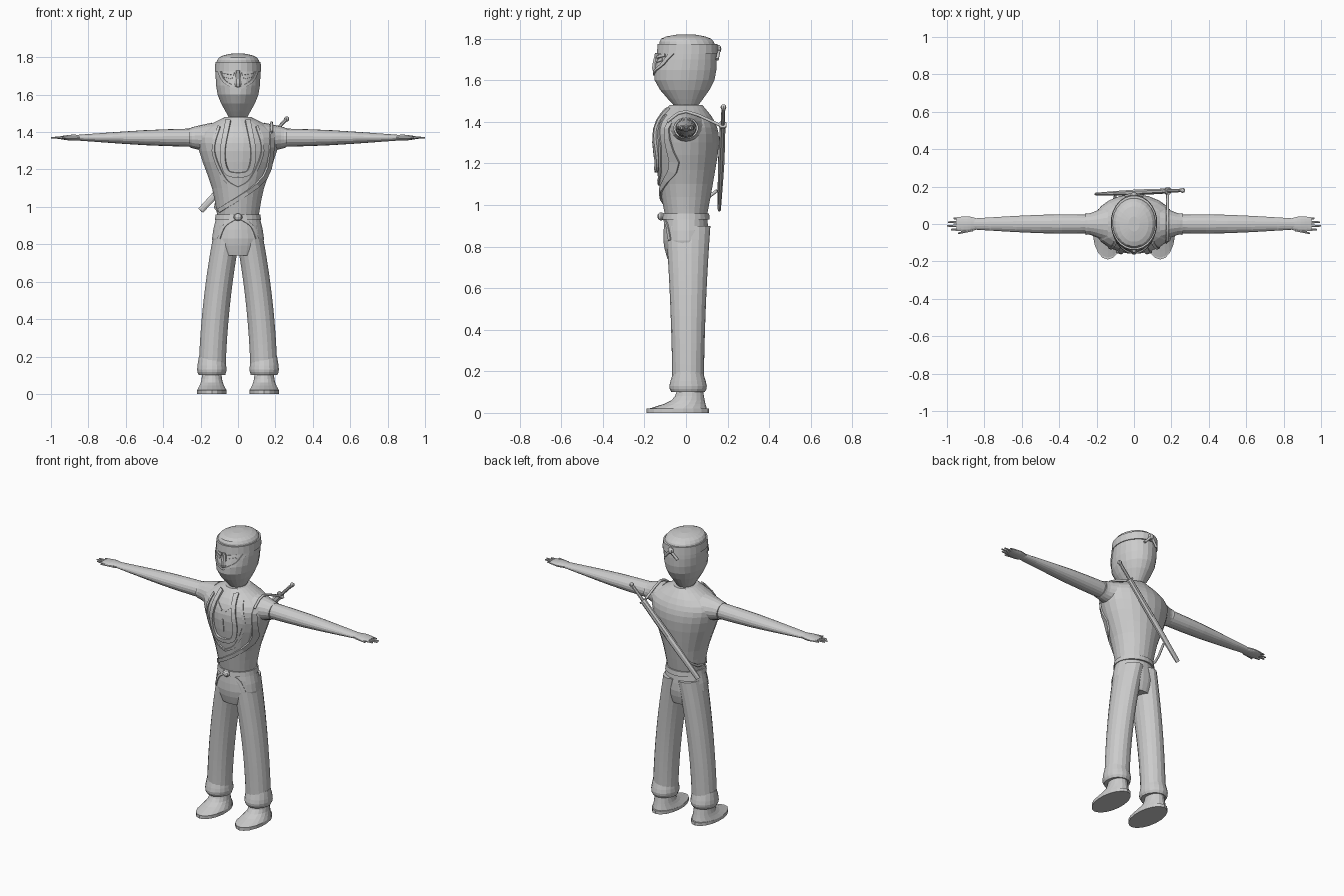
import bpy, bmesh, math
from mathutils import Vector, Matrix
from mathutils.bvhtree import BVHTree

if "Cube" in bpy.data.objects:
    bpy.data.objects.remove(bpy.data.objects["Cube"], do_unlink=True)

grey = bpy.data.materials.new("light_grey")
grey.use_nodes = True
grey.diffuse_color = (.6, .6, .6, 1)
grey.node_tree.nodes["Principled BSDF"].inputs["Base Color"].default_value = grey.diffuse_color


def smooth(keys, steps=3):
    """Pass a smooth curve through key tuples of equal length."""
    keys = [Vector(key) for key in keys]
    points = []
    for i in range(len(keys) - 1):
        start, end = keys[i], keys[i + 1]
        leave = (end - keys[max(i - 1, 0)]) / 2
        arrive = (keys[min(i + 2, len(keys) - 1)] - start) / 2
        for step in range(steps):
            u = step / steps
            rise = u * u * (3 - 2 * u)
            points.append(start.lerp(end, rise) + leave * u * (1 - u) ** 2
                          - arrive * u * u * (1 - u))
    return points + [keys[-1]]


def add(name, bm, mirror=False):
    """Turn a bmesh into a named grey object, optionally mirrored across x."""
    bmesh.ops.recalc_face_normals(bm, faces=bm.faces)
    mesh = bpy.data.meshes.new(name)
    bm.to_mesh(mesh)
    bm.free()
    mesh.materials.append(grey)
    obj = bpy.data.objects.new(name, mesh)
    bpy.context.collection.objects.link(obj)
    if mirror:
        obj.modifiers.new("mirror", 'MIRROR').use_mirror_merge = False
    return obj


def loft(name, keys, place=(0, 0, 0), aim=None, sides=18, mirror=False):
    """Skin elliptical rings (height, width, depth, shift_x, shift_y)."""
    bm = bmesh.new()
    loops = []
    full = [tuple(key) + (0,) * (5 - len(key)) for key in keys]
    for height, width, depth, shift_x, shift_y in smooth(full):
        angles = [math.tau * (i + .5) / sides for i in range(sides)]
        loops.append([bm.verts.new((shift_x + width * math.cos(a),
                                    shift_y + depth * math.sin(a), height)) for a in angles])
    for low, high in zip(loops, loops[1:]):
        for i in range(sides):
            bm.faces.new((low[i - 1], low[i], high[i], high[i - 1]))
    bm.faces.new(loops[0])
    bm.faces.new(loops[-1])
    if aim:
        bm.transform(Vector(aim).to_track_quat('Z', 'Y').to_matrix().to_4x4())
    bm.transform(Matrix.Translation(place))
    return add(name, bm, mirror)


def ball(name, place, size):
    """Small low-poly ellipsoid."""
    bm = bmesh.new()
    bmesh.ops.create_uvsphere(bm, u_segments=8, v_segments=6, radius=1,
                              matrix=Matrix.LocRotScale(Vector(place), None, Vector(size)))
    add(name, bm)


def band(name, keys, target, width=.014, lift=.007, mirror=True):
    """Raised strip laid on the front of a body part along an (x, z) path."""
    tree = BVHTree.FromPolygons([v.co for v in target.data.vertices],
                                [p.vertices[:] for p in target.data.polygons])
    path = smooth(keys, steps=5)
    bm = bmesh.new()
    rows = []
    for i, point in enumerate(path):
        along = path[min(i + 1, len(path) - 1)] - path[max(i - 1, 0)]
        across = Vector((-along.y, along.x)).normalized() * width / 2
        hits = [tree.ray_cast(Vector((q.x, -1, q.y)), Vector((0, 1, 0)))[0]
                for q in (point + across, point - across)]
        if all(hits):
            rows.append([bm.verts.new(hit) for hit in hits])
    for row, following in zip(rows, rows[1:]):
        bm.faces.new(row + following[::-1])
    obj = add(name, bm)
    thick = obj.modifiers.new("thickness", 'SOLIDIFY')
    thick.thickness = lift * 2
    thick.offset = 0
    if mirror:
        obj.modifiers.new("mirror", 'MIRROR')


def cord(name, keys, radius=.008):
    """Round cord through the points."""
    curve = bpy.data.curves.new(name, 'CURVE')
    curve.dimensions = '3D'
    curve.bevel_depth = radius
    curve.bevel_resolution = 1
    curve.use_fill_caps = True
    points = smooth(keys)
    spline = curve.splines.new('POLY')
    spline.points.add(len(points) - 1)
    for target, point in zip(spline.points, points):
        target.co = (*point, 1)
    curve.materials.append(grey)
    bpy.context.collection.objects.link(bpy.data.objects.new(name, curve))


# Torso, neck and collar
torso = loft("torso", [(.94, .11, .1), (1.1, .14, .13), (1.3, .21, .16),
                       (1.4, .21, .14), (1.48, .07, .08)], sides=24)
loft("neck", [(1.4, .06, .06), (1.5, .05, .05)])
loft("collar", [(1.45, .09, .09), (1.48, .07, .07)])

# Trousers: the legs curve outwards and narrow from front to back on the way down
hips = loft("hips", [(.74, .11, .09), (.83, .14, .11), (.97, .11, .1)], sides=24)
heights = [step / 10 for step in range(1, 10)]
loft("trouser_leg", [(h, .073, .075 + h * h / 25, .14 - h * h / 9, .01) for h in heights], mirror=True)
loft("trouser_cuff", [(.1, .07, .08), (.13, .08, .09), (.2, .07, .07)], place=(.14, .01, 0), mirror=True)

# Shoes
loft("shoe_sole", [(0, .08, .15), (.02, .08, .15)], place=(.14, -.04, 0), mirror=True)
loft("shoe_upper", [(.02, .08, .14, 0, -.04), (.06, .06, .08, 0, .01), (.12, .05, .06, 0, .02)],
     place=(.14, 0, 0), mirror=True)

# Arms, sleeves and hands, lofted outwards from the shoulder line
shoulder, outward = (0, 0, 1.37), (1, 0, 0)
loft("sleeve", [(.14, .1, .08), (.23, .06, .06), (.26, .06, .05)], shoulder, outward, mirror=True)
loft("arm", [(.2, .05, .05), (.5, .05, .04), (.86, .03, .015)], shoulder, outward, mirror=True)
loft("palm", [(.84, .03, .014), (.89, .042, .016), (.95, .036, .008)], shoulder, outward, mirror=True)
for i, finger in enumerate(("index", "middle", "ring", "little")):
    tip = 1 - .012 * (i - 1.3) ** 2
    loft(finger + "_finger", [(.92, .01, .008), (tip, .005, .004)],
         (0, .02 * (i - 1.5), 1.37), outward, sides=6, mirror=True)
loft("thumb", [(.86, .01, .01, -.03), (.94, .005, .005, -.05)], shoulder, outward, sides=6, mirror=True)

# Hooded head and headband
head = loft("head", [(1.48, .05, .06), (1.6, .11, .145, 0, -.007), (1.74, .12, .138, 0, .008),
                     (1.8, .1, .12), (1.82, .03, .04)], sides=24)
loft("headband", [(-.025, .125, .148), (.025, .122, .145)], place=(0, .007, 1.75), sides=24)
ball("headband_knot", (0, .155, 1.75), (.02, .015, .02))
for side in (-1, 1):
    cord("headband_tail", [(0, .16, 1.75), (side * .045, .15, 1.7)])

# Face: mask opening, eyes, brows and nose
band("mask_edge", [(0, 1.63), (.07, 1.67), (.1, 1.73)], head)
band("brow", [(.02, 1.71), (.08, 1.72)], head)
band("eye", [(.03, 1.69), (.07, 1.7)], head, lift=.004)
loft("nose", [(1.63, .01, .01), (1.66, .02, .025), (1.73, .01, .01)], place=(0, -.14, 0), sides=8)

# Vest edges and chest folds
band("vest_lapel", [(.05, 1.46), (.08, 1.3), (.06, 1.19), (0, 1.17)], torso, width=.026, lift=.012)
band("vest_edge", [(.1, 1.43), (.13, 1.3), (.07, 1.15), (0, 1.1)], torso)
band("chest_fold", [(.01, 1.36), (.05, 1.4)], torso, lift=.004)
band("belly_fold", [(0, 1.31), (0, 1.23)], torso, lift=.004, mirror=False)

# Belt, knot and hanging ends
loft("belt", [(.93, .125, .115), (.96, .12, .112)], sides=24)
ball("belt_knot", (0, -.12, .945), (.024, .018, .02))
band("belt_end", [(.01, .94), (.07, .9), (.1, .83)], hips)

# Straps that carry the scabbard
band("chest_strap", [(.18, 1.4), (.14, 1.16), (-.1, .98)], torso, width=.022, lift=.01, mirror=False)
cord("shoulder_strap", [(.18, .17, 1.38), (.18, 0, 1.45), (.18, -.09, 1.4)])
cord("waist_strap", [(-.1, .15, 1.07), (-.12, .05, 1), (-.1, -.06, .98)])

# Sword in its scabbard, slung across the back
tip, pommel = Vector((-.2, .16, .98)), Vector((.26, .18, 1.47))
lean = pommel - tip
loft("scabbard", [(0, .008, .018), (.3, .016, .022), (.55, .014, .02)], tip, lean, sides=8)
loft("sword_guard", [(.55, .02, .026), (.56, .02, .026)], tip, lean, sides=8)
loft("sword_handle", [(.55, .01, .01), (lean.length, .01, .01)], tip, lean, sides=8)
ball("sword_pommel", pommel, (.014, .014, .014))
